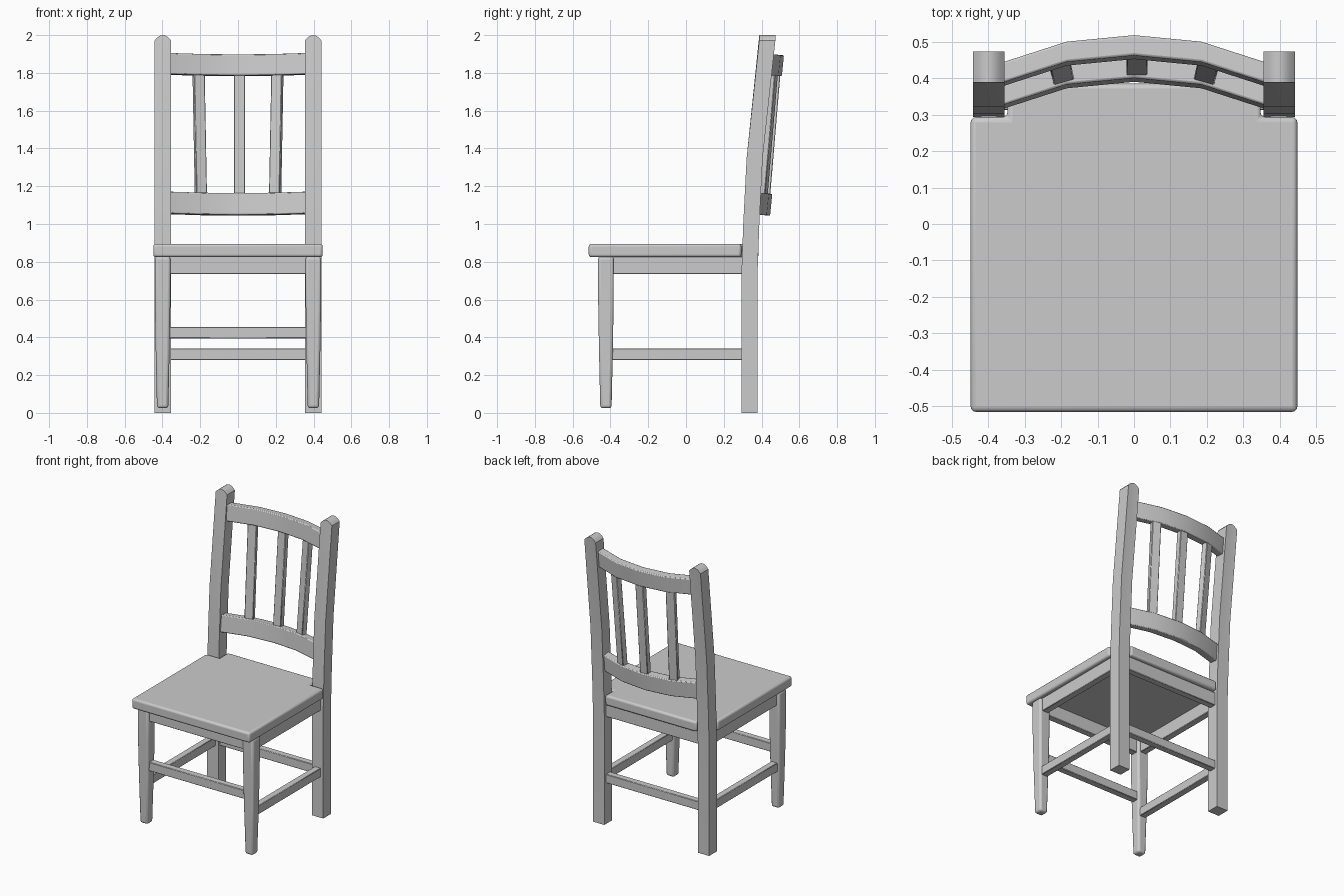
import bpy, bmesh, math
from mathutils import Matrix, Vector

if "Cube" in bpy.data.objects:
    bpy.data.objects.remove(bpy.data.objects["Cube"])


def loft(name, sections, bevel=0.0, segs=2, mirror=False):
    """Skin a row of closed loops, cap both ends, bevel and optionally mirror in x."""
    bm = bmesh.new()
    rings = [[bm.verts.new(p) for p in s] for s in sections]
    n = len(rings[0])
    for a, b in zip(rings, rings[1:]):
        for i in range(n):
            j = (i + 1) % n
            bm.faces.new((a[i], a[j], b[j], b[i]))
    bm.faces.new(rings[0])
    bm.faces.new(rings[-1])
    bmesh.ops.recalc_face_normals(bm, faces=bm.faces)
    mesh = bpy.data.meshes.new(name)
    bm.to_mesh(mesh)
    bm.free()
    ob = bpy.data.objects.new(name, mesh)
    bpy.context.collection.objects.link(ob)
    if bevel:
        m = ob.modifiers.new("bevel", 'BEVEL')
        m.width, m.segments, m.limit_method = bevel, segs, 'ANGLE'
        m.angle_limit = math.radians(40)
    if mirror:
        ob.modifiers.new("mirror", 'MIRROR')
    bpy.ops.object.select_all(action='DESELECT')
    ob.select_set(True)
    bpy.context.view_layer.objects.active = ob
    bpy.ops.object.shade_smooth_by_angle(angle=math.radians(30))
    return ob


def rect(cx, cy, w, d, z, yaw=0.0):
    """Horizontal rectangle, turned about z."""
    r = Matrix.Rotation(yaw, 3, 'Z')
    return [Vector((cx, cy, z)) + r @ Vector((sx * w / 2, sy * d / 2, 0))
            for sx, sy in ((-1, -1), (1, -1), (1, 1), (-1, 1))]


def bar(name, x, y, z, mirror=False):
    """Straight bar from x, y and z ranges."""
    cx, cy = sum(x) / 2, sum(y) / 2
    return loft(name, [rect(cx, cy, x[1] - x[0], y[1] - y[0], h) for h in z],
                0.003, 1, mirror)


# seat, notched around the back posts
half = [(0.448, -0.515), (0.448, 0.293), (0.347, 0.293), (0.347, 0.385)]
outline = half + [(-x, y) for x, y in reversed(half)]
loft("seat", [[(x, y, z) for x, y in outline] for z in (0.825, 0.895)], 0.014, 3)

# back posts: bent side profile with an arched top
bends = [(0, 0.294), (0.75, 0.294), (1.0, 0.303), (1.35, 0.321)]
sections = []
for i in range(9):
    t = i / 4 - 1
    path = bends + [(1.972 + 0.028 * (1 - t * t), 0.388)]
    sections.append([(0.398 + 0.043 * t, y, z) for z, y in path] +
                    [(0.398 + 0.043 * t, y + 0.085, z) for z, y in reversed(path)])
loft("back_post", sections, mirror=True)

# front legs, tapering to the floor
loft("front_leg", [rect(0.399, -0.424, w, w, z) for z, w in
                   ((0.025, 0.06), (0.35, 0.074), (0.6, 0.082), (0.827, 0.083))],
     0.014, 3, True)

# aprons under the seat
for name, y in (("front_apron", -0.424), ("back_apron", 0.336)):
    bar(name, (-0.365, 0.365), (y - 0.023, y + 0.023), (0.735, 0.827))
bar("side_apron", (0.375, 0.421), (-0.39, 0.30), (0.735, 0.827), True)

# stretchers
bar("front_stretcher", (-0.37, 0.37), (-0.447, -0.401), (0.395, 0.455))
bar("back_stretcher", (-0.365, 0.365), (0.313, 0.359), (0.28, 0.34))
bar("side_stretcher", (0.376, 0.422), (-0.395, 0.30), (0.28, 0.34), True)

# curved, leaning back rails
curve = ((-0.37, -0.078), (-0.185, -0.018), (0, 0), (0.185, -0.018), (0.37, -0.078))


def rail(name, y, z, height):
    lean = Matrix.Rotation(-0.1, 3, 'X')
    loft(name, [[Vector((x, y, z)) + lean @ Vector((0, dy + a * 0.028, b * height / 2))
                 for a, b in ((-1, -1), (1, -1), (1, 1), (-1, 1))] for x, dy in curve],
         0.006, 2)


rail("lower_back_rail", 0.423, 1.104, 0.116)
rail("upper_back_rail", 0.485, 1.84, 0.112)

# slats between the rails
loft("centre_slat", [rect(0.008, y, 0.058, 0.038, z)
                     for z, y in ((1.12, 0.424), (1.82, 0.483))], 0.003, 1)
loft("side_slat", [rect(x, y, 0.058, 0.038, z, -0.28)
                   for z, x, y in ((1.12, 0.196, 0.404), (1.82, 0.209, 0.463))],
     0.003, 1, True)
